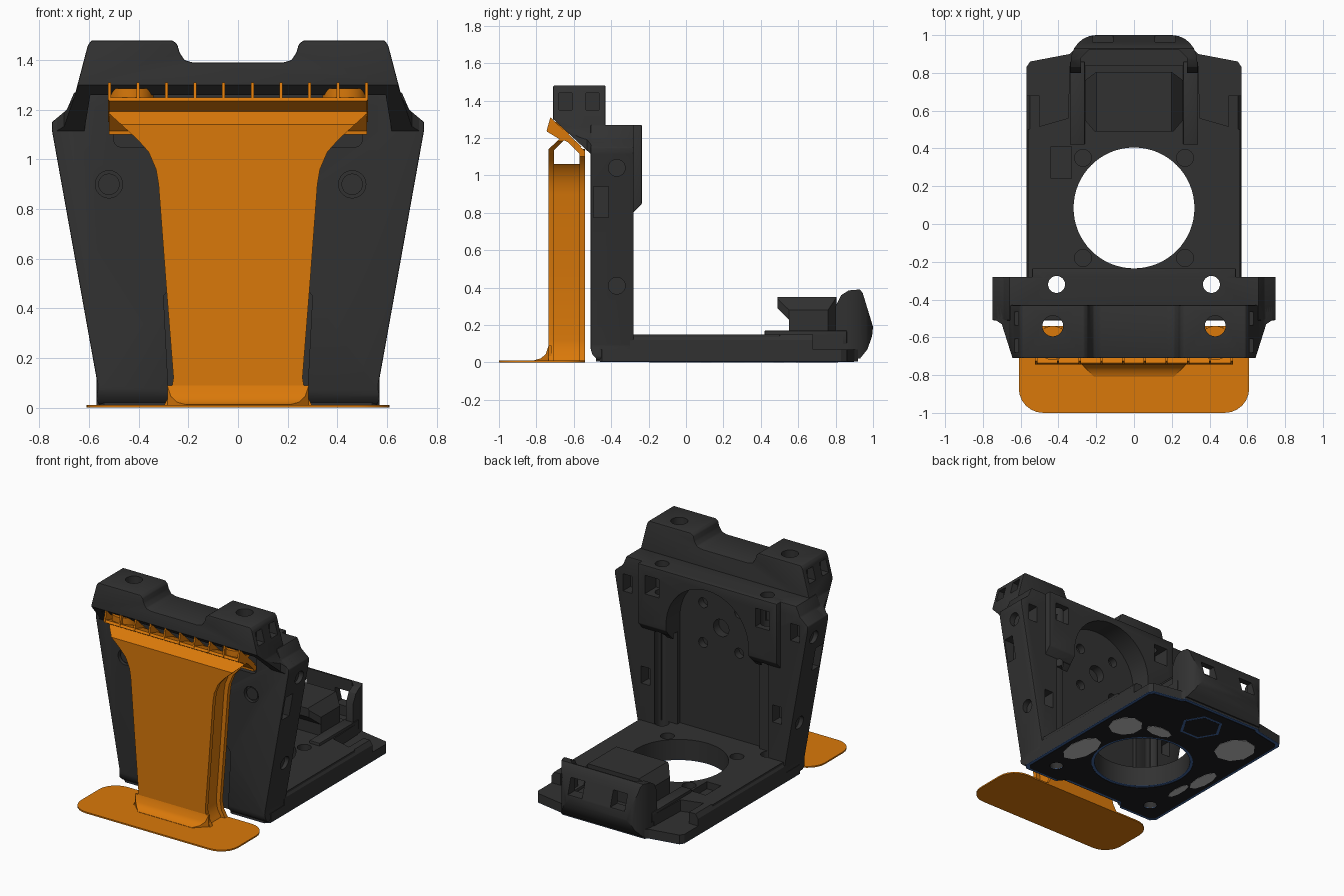
import bpy, bmesh
from math import sin, cos, pi

cube = bpy.data.objects.get("Cube")
if cube:
    bpy.data.objects.remove(cube, do_unlink=True)


def material(name, r, g, b):
    m = bpy.data.materials.new(name)
    m.use_nodes = True
    m.diffuse_color = (r, g, b, 1)
    m.node_tree.nodes["Principled BSDF"].inputs["Base Color"].default_value = (r, g, b, 1)
    return m


DARK = material("charcoal plastic", .031, .031, .031)
ORANGE = material("orange plastic", .7, .19, .003)
BLACK = material("black pad", .012, .012, .014)
BLUE = material("blue edging", .05, .13, .35)
PALE = material("pale grey patch", .55, .55, .55)
AXES = {"x": lambda a, b, t: (t, a, b), "y": lambda a, b, t: (a, t, b), "z": lambda a, b, t: (a, b, t)}
helpers = []


def prism(name, axis, pts, lo, hi, mat=DARK, bevel=0):
    """Extrude a 2D outline along an axis."""
    bm = bmesh.new()
    place = AXES[axis]
    low = [bm.verts.new(place(a, b, lo)) for a, b in pts]
    high = [bm.verts.new(place(a, b, hi)) for a, b in pts]
    bm.faces.new(low)
    bm.faces.new(high)
    for i in range(len(pts)):
        j = (i + 1) % len(pts)
        bm.faces.new((low[i], low[j], high[j], high[i]))
    bmesh.ops.recalc_face_normals(bm, faces=bm.faces)
    if bevel:
        bmesh.ops.bevel(bm, geom=bm.edges[:], offset=bevel, segments=2, profile=.5, affect="EDGES")
    me = bpy.data.meshes.new(name)
    bm.to_mesh(me)
    bm.free()
    me.materials.append(mat)
    ob = bpy.data.objects.new(name, me)
    bpy.context.collection.objects.link(ob)
    return ob


def rect(a0, a1, b0, b1):
    return [(a0, b0), (a1, b0), (a1, b1), (a0, b1)]


def circle(a, b, r, n=32, r2=None):
    return [(a + r * cos(2 * pi * i / n), b + (r2 or r) * sin(2 * pi * i / n)) for i in range(n)]


def mirrored(half):
    return half + [(-a, b) for a, b in reversed(half)]


def rounded(a0, a1, b0, b1, r, n=6):
    out = []
    for q, (a, b) in enumerate([(a1 - r, b1 - r), (a0 + r, b1 - r), (a0 + r, b0 + r), (a1 - r, b0 + r)]):
        out += [(a + r * cos((q + i / n) * pi / 2), b + r * sin((q + i / n) * pi / 2)) for i in range(n + 1)]
    return out


def cutter(axis, pts, lo, hi, mat=DARK):
    ob = prism("cutter", axis, pts, lo, hi, mat)
    ob.hide_render = True
    helpers.append(ob)
    return ob


def carve(ob, tools, operation="DIFFERENCE"):
    bpy.context.view_layer.objects.active = ob
    for t in tools:
        mod = ob.modifiers.new("carve", "BOOLEAN")
        mod.operation, mod.solver, mod.object = operation, "EXACT", t
        bpy.ops.object.modifier_apply(modifier=mod.name)


# Upright body, its rear block and the wide head
body = prism("upright_body", "y", mirrored([(.555, .008), (.57, .03), (.565, .09), (.75, 1.12), (.75, 1.15),
             (.69, 1.2), (.66, 1.27)]), -.51, -.28, bevel=.006)
block = prism("rear_block", "x", [(-.32, .76), (-.235, .85), (-.235, 1.27), (-.32, 1.27)], -.54, .54, bevel=.006)
head = prism("head", "y", mirrored([(.745, 1.1), (.75, 1.15), (.69, 1.2), (.66, 1.25), (.605, 1.46), (.59, 1.48),
             (.265, 1.48), (.245, 1.465), (.235, 1.43), (.215, 1.4), (.18, 1.39)]), -.71, -.43, bevel=.006)

# Rear channel, arched motor recess and screw pockets
arch = [(.32, .15)] + [(.32 * cos(pi * i / 24), .9 + .32 * sin(pi * i / 24)) for i in range(25)] + [(-.32, .15)]
recess = cutter("y", arch, -.39, -.1)
channel = cutter("y", rect(-.44, .44, .15, .8), -.36, -.2)
bores = [cutter("y", circle(0, .9, .06), -.45, -.3)]
bores += [cutter("y", circle(x, z, .035, 20), -.44, -.3) for x in (-.14, .14) for z in (.76, 1.04)]
drops = [cutter("z", circle(x, -.32, .045, 24), -.1, 1.5) for x in (-.41, .41)]
pockets = [cutter("y", rect(x - .055, x + .055, 1.07, 1.2), -.36, -.1) for x in (-.43, .43)]

# Front notch, rounded lower front edge, countersunk screws and side openings
notch = cutter("y", mirrored([(.28, -.1), (.28, .06), (.3, .45), (.26, .5)]), -.6, -.44)
toe = cutter("x", [(-.6, -.1), (-.44, -.1), (-.44, .008), (-.475, .016), (-.5, .04), (-.512, .08), (-.6, .08)], -1, 1)
screws = [cutter("y", circle(x, .9, .055), -.6, -.485) for x in (-.52, .46)]
shelf = cutter("y", rounded(-.5, .5, 1.05, 1.25, .03), -.6, -.48)
sides = []
for s in (-1, 1):
    for z, wall in ((.41, .62), (1.04, .73)):
        sides.append(cutter("x", circle(-.37, z, .045, 24), s * (wall - .03), s * .9))
    sides.append(cutter("x", rect(-.495, -.415, .775, .94), s * .64, s * .9))
    sides += [cutter("y", rect(s * x - .035, s * x + .035, z - .06, z + .06), -.36, -.1)
              for x, z in ((.51, .47), (.65, 1.08))]
carve(body, [channel, recess, notch, toe, shelf] + bores + drops + pockets + screws + sides)
carve(block, [recess] + drops + pockets)
for x in (-.52, .46):
    prism("screw_head", "y", circle(x, .9, .043), -.5, -.48)

# Head: tapered plan, sloped underside, front cavity, vertical bores and side windows
taper = cutter("z", mirrored([(.76, -.4), (.76, -.49), (.7, -.53), (.64, -.72)]), 1, 1.6)
slope = cutter("x", [(-.8, 1.0), (-.8, 1.39), (-.71, 1.3), (-.51, 1.115), (-.51, 1.0)], -1, 1)
cavity = cutter("y", mirrored([(.62, 1.0), (.62, 1.11), (.595, 1.26)]), -.8, -.5)
posts = [cutter("z", circle(x, -.54, .055, 28), 1.2, 1.6) for x in (-.43, .43)]
windows = [cutter("x", rect(y - .035, y + .035, 1.35, 1.44), s * .57, s * .9) for s in (-1, 1) for y in (-.645, -.5)]
carve(head, [taper], "INTERSECT")
carve(head, [slope, cavity, shelf] + posts + windows)

# Base: thin plate, raised deck and edge rails
plan = mirrored([(.24, -.43), (.28, -.48), (.54, -.48), (.57, -.45), (.57, .83), (.55, .86), (.34, .9), (.32, .92)])
plate = prism("base_plate", "z", plan, .008, .07)
deck = prism("base_deck", "z", mirrored([(.56, -.38), (.56, .5), (.35, .56), (.34, .84)]), .06, .15)
opening = cutter("z", circle(0, .085, .32, 64), -.2, .5)
base_holes = [cutter("z", circle(x, y, .045, 24), .09, .5) for x in (-.27, .27) for y in (-.18, .35)]
carve(plate, [opening] + drops)
carve(deck, [opening] + drops + base_holes + [cutter("z", rect(-.44, -.33, .24, .41), .1, .5)])
for s in (-1, 1):
    prism("edge_rail", "y", [(s * .57, .06), (s * .57, .12), (s * .55, .15), (s * .5, .15), (s * .5, .06)], -.3, .68)
    prism("block_flank", "z", rect(s * .26, s * .34, .42, .86), .1, .17, bevel=.005)

# Faceted block on the deck, narrower below and chamfered above
gear = prism("deck_block", "x", [(.55, .14), (.55, .23), (.49, .29), (.49, .35), (.81, .35), (.81, .14)], -.3, .3)
carve(gear, [cutter("z", mirrored([(.2, .48), (.26, .55), (.26, .76), (.2, .805)]), 0, .5),
             cutter("y", mirrored([(.27, .1), (.27, .27), (.19, .36)]), .4, .9)], "INTERSECT")

# Rear catch with rounded corners, hollow inside, two windows
catch = prism("rear_catch", "x", [(.8, .05), (.8, .3), (.83, .36), (.87, .385), (.93, .39), (.945, .37), (1.0, .19),
              (.995, .14), (.97, .07), (.93, .02), (.85, .02)], -.4, .4)
bend = [(.335, .7), (.335, .86)] + [(.2 + .135 * cos(a * pi / 12), .86 + .14 * sin(a * pi / 12)) for a in range(1, 7)]
carve(catch, [cutter("z", mirrored(bend), -.2, .6)], "INTERSECT")
carve(catch, [cutter("z", mirrored([(.28, .7), (.28, .88), (.24, .92)]), .13, .6)])
carve(catch, [cutter("y", rect(x - .055, x + .055, .2, .31), .7, 1.1) for x in (-.165, .165)])

# Underside pad with coloured edging and pale patches
edging = prism("pad_edging", "z", plan, .005, .008, BLUE)
carve(edging, [opening] + drops)
pad = prism("underside_pad", "z", [(x * .965, (y - .2) * .97 + .2) for x, y in plan], .002, .006, BLACK)
carve(pad, [cutter("z", circle(0, .085, .34, 64), -.2, .5)] + drops)
prism("hex_edging", "z", circle(0, .7, .15, 6), .001, .004, BLUE)
prism("hex_centre", "z", circle(0, .7, .13, 6), 0, .003, BLACK)
for x, y, rx, ry in ((.43, -.03, .09, .17), (.4, .39, .11, .12), (-.37, .61, .13, .15), (.18, .475, .1, .05),
                     (-.47, .16, .05, .13), (-.43, -.05, .03, .1)):
    prism("pale_patch", "z", circle(x, y, rx, 9, ry), 0, .003, PALE)

# Stand: foot, front and back walls and recessed core
prism("stand_foot", "z", rounded(-.61, .61, -1, -.54, .13), 0, .01, ORANGE)
flare = [(.3, .005), (.29, .025), (.27, .06), (.26, .12), (.29, .5), (.32, .9), (.33, .96), (.36, 1.03), (.405, 1.08),
         (.47, 1.14)]
for name, y0, y1 in (("stand_front_wall", -.735, -.705), ("stand_back_wall", -.57, -.54)):
    prism(name, "y", mirrored(flare), y0, y1, ORANGE)
core = [(x - .03, z) for x, z in flare if z < 1.04] + [(.36, 1.06)]
prism("stand_core", "y", mirrored(core), -.71, -.56, ORANGE)
fillet = prism("foot_fillet", "x", [(-.81, .005), (-.81, .012), (-.775, .022), (-.75, .045), (-.735, .09),
               (-.72, .09), (-.72, .005)], -.4, .4, ORANGE)
carve(fillet, [cutter("z", mirrored([(.2, -.82), (.285, -.735), (.285, -.7)]), -.1, .2, ORANGE)], "INTERSECT")

# Ribbed tray carried under the sloped head
neck = prism("tray_neck", "x", [(-.735, 1.12), (-.735, 1.14), (-.67, 1.2), (-.64, 1.2), (-.705, 1.135), (-.705, 1.12)],
             -.6, .6, ORANGE)
carve(neck, [cutter("y", mirrored([(.44, 1.11), (.47, 1.14), (.52, 1.185), (.52, 1.22)]), -.8, -.6, ORANGE)], "INTERSECT")
prism("tray_floor", "x", [(-.67, 1.19), (-.745, 1.235), (-.735, 1.25), (-.65, 1.225), (-.54, 1.13), (-.54, 1.1),
      (-.57, 1.1), (-.57, 1.115), (-.65, 1.195)], -.52, .52, ORANGE)
for i in range(10):
    x = -.518 + i * 1.036 / 9
    prism("tray_rib", "x", [(-.725, 1.31), (-.745, 1.24), (-.68, 1.2), (-.58, 1.155), (-.555, 1.15)],
          x - .006, x + .006, ORANGE)
for x in (-.43, .43):
    prism("tray_boss", "z", circle(x, -.63, .09), 1.222, 1.285, ORANGE)

# Remove helpers and shade
for h in helpers:
    bpy.data.objects.remove(h, do_unlink=True)
bpy.ops.object.select_all(action="DESELECT")
for ob in bpy.context.scene.objects:
    if ob.type == "MESH":
        ob.select_set(True)
        bpy.context.view_layer.objects.active = ob
bpy.ops.object.shade_smooth_by_angle(angle=pi / 6)
